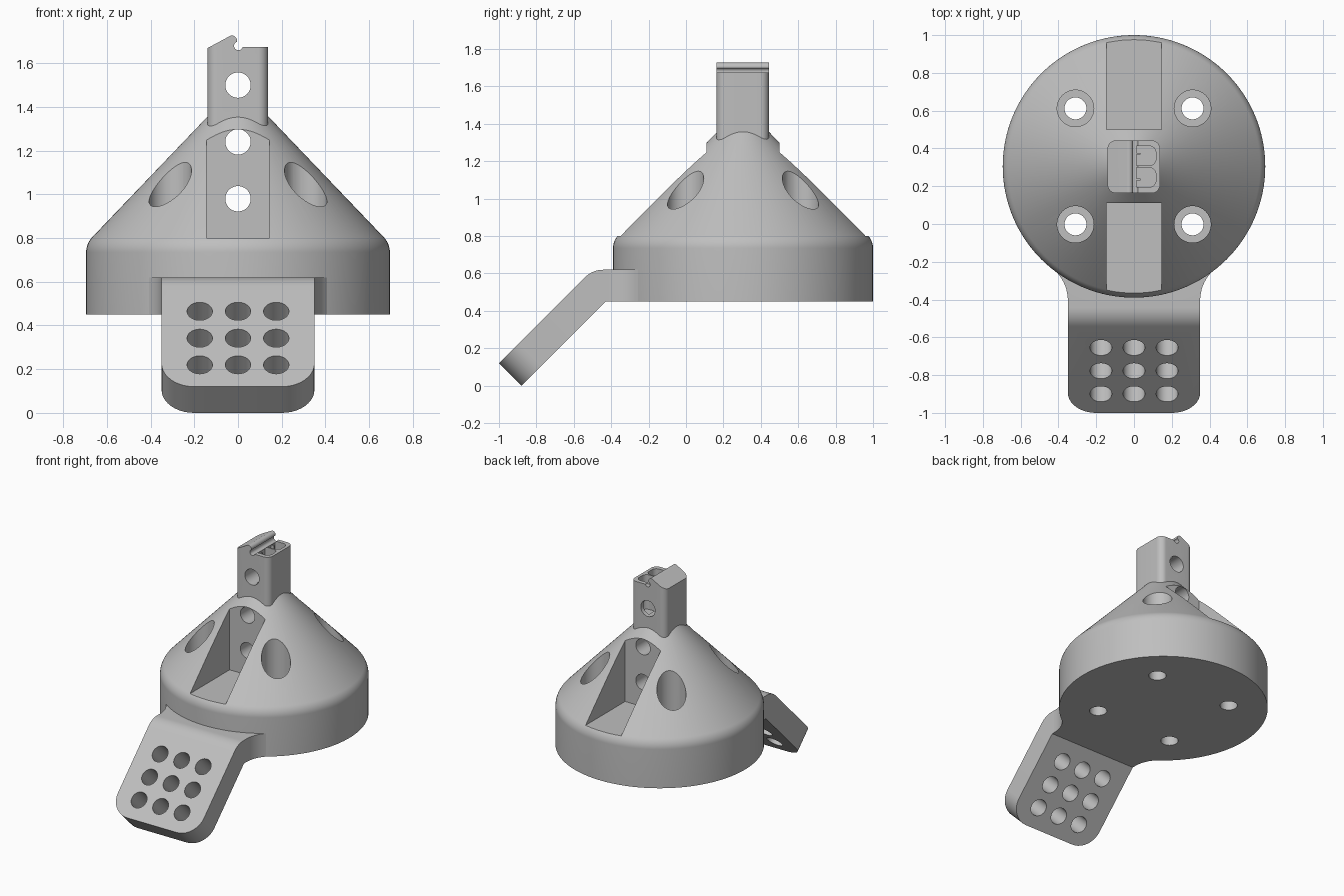
import bpy, bmesh, math
from mathutils import Vector

cube = bpy.data.objects.get("Cube")
if cube:
    bpy.data.objects.remove(cube, do_unlink=True)

grey = bpy.data.materials.new("light_grey")
grey.use_nodes = True
GREY = (0.52, 0.52, 0.52, 1)
grey.diffuse_color = GREY
grey.node_tree.nodes["Principled BSDF"].inputs["Base Color"].default_value = GREY

CY = 0.305       # body axis position along y
BORE = 0.058     # radius of every small hole


def finish(name, bm):
    bmesh.ops.recalc_face_normals(bm, faces=bm.faces)
    mesh = bpy.data.meshes.new(name)
    bm.to_mesh(mesh)
    bm.free()
    mesh.materials.append(grey)
    obj = bpy.data.objects.new(name, mesh)
    bpy.context.collection.objects.link(obj)
    return obj


def rounded(corners, steps=8):
    """2D outline from (a, b, fillet radius) corners."""
    out = []
    for i, (a, b, r) in enumerate(corners):
        c = Vector((a, b))
        if r == 0:
            out.append(c)
            continue
        p = (Vector(corners[i - 1][:2]) - c).normalized()
        n = (Vector(corners[(i + 1) % len(corners)][:2]) - c).normalized()
        half = p.angle(n) / 2
        mid = c + (p + n).normalized() * r / math.sin(half)
        t = r / math.tan(half)
        start, end = c + p * t - mid, c + n * t - mid
        for k in range(steps + 1):
            out.append(mid + start.lerp(end, k / steps).normalized() * r)
    return out


def prism(name, outline, axis, lo, hi):
    """Extrude a 2D outline along x, y or z."""
    def place(p, d):
        return {"x": (d, p[0], p[1]), "y": (p[0], d, p[1]), "z": (p[0], p[1], d)}[axis]
    bm = bmesh.new()
    a = [bm.verts.new(place(p, lo)) for p in outline]
    b = [bm.verts.new(place(p, hi)) for p in outline]
    bm.faces.new(a)
    bm.faces.new(b)
    for i in range(len(a)):
        bm.faces.new((a[i - 1], a[i], b[i], b[i - 1]))
    return finish(name, bm)


def box(name, x0, x1, y0, y1, z0, z1, r=0):
    return prism(name, rounded([(x0, y0, r), (x1, y0, r), (x1, y1, r), (x0, y1, r)]), "z", z0, z1)


def rod(radius, start, end, sides=48):
    start, end = Vector(start), Vector(end)
    bm = bmesh.new()
    bmesh.ops.create_cone(bm, cap_ends=True, segments=sides, radius1=radius,
                          radius2=radius, depth=(end - start).length)
    turn = (end - start).to_track_quat("Z", "Y").to_matrix()
    bmesh.ops.rotate(bm, verts=bm.verts, matrix=turn)
    bmesh.ops.translate(bm, verts=bm.verts, vec=(start + end) / 2)
    return finish("cutter", bm)


def carve(target, tool, operation="DIFFERENCE"):
    mod = target.modifiers.new("carve", "BOOLEAN")
    mod.operation, mod.solver, mod.object = operation, "EXACT", tool
    bpy.context.view_layer.objects.active = target
    bpy.ops.object.modifier_apply(modifier=mod.name)
    bpy.data.objects.remove(tool, do_unlink=True)


# Conical body, turned around its axis
profile = rounded([(0, 0.45, 0), (0.695, 0.45, 0), (0.695, 0.775, 0.1),
                   (0.13, 1.366, 0), (0, 1.366, 0)])
bm = bmesh.new()
verts = [bm.verts.new((p.x, CY, p.y)) for p in profile]
edges = [bm.edges.new(pair) for pair in zip(verts, verts[1:])]
bmesh.ops.spin(bm, geom=verts + edges, cent=(0, CY, 0), axis=(0, 0, 1),
               angle=math.tau, steps=128, use_duplicate=False)
bmesh.ops.remove_doubles(bm, verts=bm.verts, dist=0.0001)
body = finish("conical_body", bm)

# Front and back pockets with the cross holes between them
carve(body, box("cutter", -0.145, 0.145, -0.6, 0.11, 0.8, 1.6))
carve(body, box("cutter", -0.145, 0.145, 0.5, 1.2, 0.8, 1.6))
for z in (0.98, 1.24):
    carve(body, rod(BORE, (0, 0, z), (0, 0.6, z)))

# Four counterbored mounting holes
for x in (-0.31, 0.31):
    for y in (CY - 0.307, CY + 0.307):
        carve(body, rod(0.097, (x, y, 0.62), (x, y, 1.5)))
        carve(body, rod(BORE, (x, y, 0.3), (x, y, 0.8)))

# Post with a sloped lip, hinge groove, cross hole and twin socket
post = box("post", -0.14, 0.138, 0.163, 0.443, 1.3, 1.8, 0.045)
crown = rounded([(-0.2, 1.2, 0), (0.2, 1.2, 0), (0.2, 1.674, 0), (-0.005, 1.674, 0),
                 (-0.005, 1.742, 0.022), (-0.2, 1.637, 0)])
carve(post, prism("cutter", crown, "y", 0, 0.6), "INTERSECT")
carve(post, rod(0.02, (0.002, 0, 1.68), (0.002, 0.6, 1.68), 24))
carve(post, rod(BORE, (0, 0, 1.5), (0, 0.6, 1.5)))
for y0, y1 in ((0.195, 0.299), (0.309, 0.413)):
    socket = rounded([(0.012, y0, 0), (0.116, y0, 0.035), (0.116, y1, 0.035), (0.012, y1, 0)])
    carve(post, prism("cutter", socket, "z", 1.42, 1.8))
ribs = [box("socket_rib", 0.008, 0.035, y - 0.005, y + 0.005, 1.57, 1.66) for y in (0.235, 0.372)]

# Bent mounting tab with rounded lower corners
side = rounded([(-0.15, 0.45, 0), (-0.15, 0.62, 0), (-0.5, 0.62, 0.14), (-1, 0.12, 0),
                (-0.88, 0, 0), (-0.43, 0.45, 0)])
tab = prism("mounting_tab", side, "x", -0.35, 0.35)
bm = bmesh.new()
bm.from_mesh(tab.data)
ends = [e for e in bm.edges if all(v.co.y < -0.85 for v in e.verts)
        and abs(e.verts[0].co.x - e.verts[1].co.x) < 0.01]
bmesh.ops.bevel(bm, geom=ends, offset=0.15, segments=10, profile=0.5, affect="EDGES")
bm.to_mesh(tab.data)
bm.free()

# Three by three grid of holes square to the sloped face
for x in (-0.175, 0, 0.175):
    for y in (-0.655, -0.778, -0.9):
        z = y + 1.12
        carve(tab, rod(BORE, (x, y - 0.1, z + 0.1), (x, y + 0.2, z - 0.2)))

# Curved fillets joining the tab to the body
fillets = []
for s, label in ((1, "left"), (-1, "right")):
    a, c, b = Vector((0.35, -0.41)), Vector((0.35, -0.32)), Vector((0.41, -0.255))
    curve = [a.lerp(c, t / 8).lerp(c.lerp(b, t / 8), t / 8) for t in range(9)]
    outline = [(s * p.x, p.y) for p in curve] + [(s * 0.41, -0.15), (s * 0.35, -0.15)]
    fillets.append(prism(label + "_tab_fillet", outline, "z", 0.45, 0.62))
for part in [tab] + fillets:
    carve(part, rod(0.692, (0, CY, 0.3), (0, CY, 0.8), 128))

# Smooth curved faces, keep edges crisp
bpy.ops.object.select_all(action="DESELECT")
for part in [body, post, tab] + ribs + fillets:
    part.select_set(True)
bpy.context.view_layer.objects.active = body
bpy.ops.object.shade_smooth_by_angle(angle=math.radians(30))
